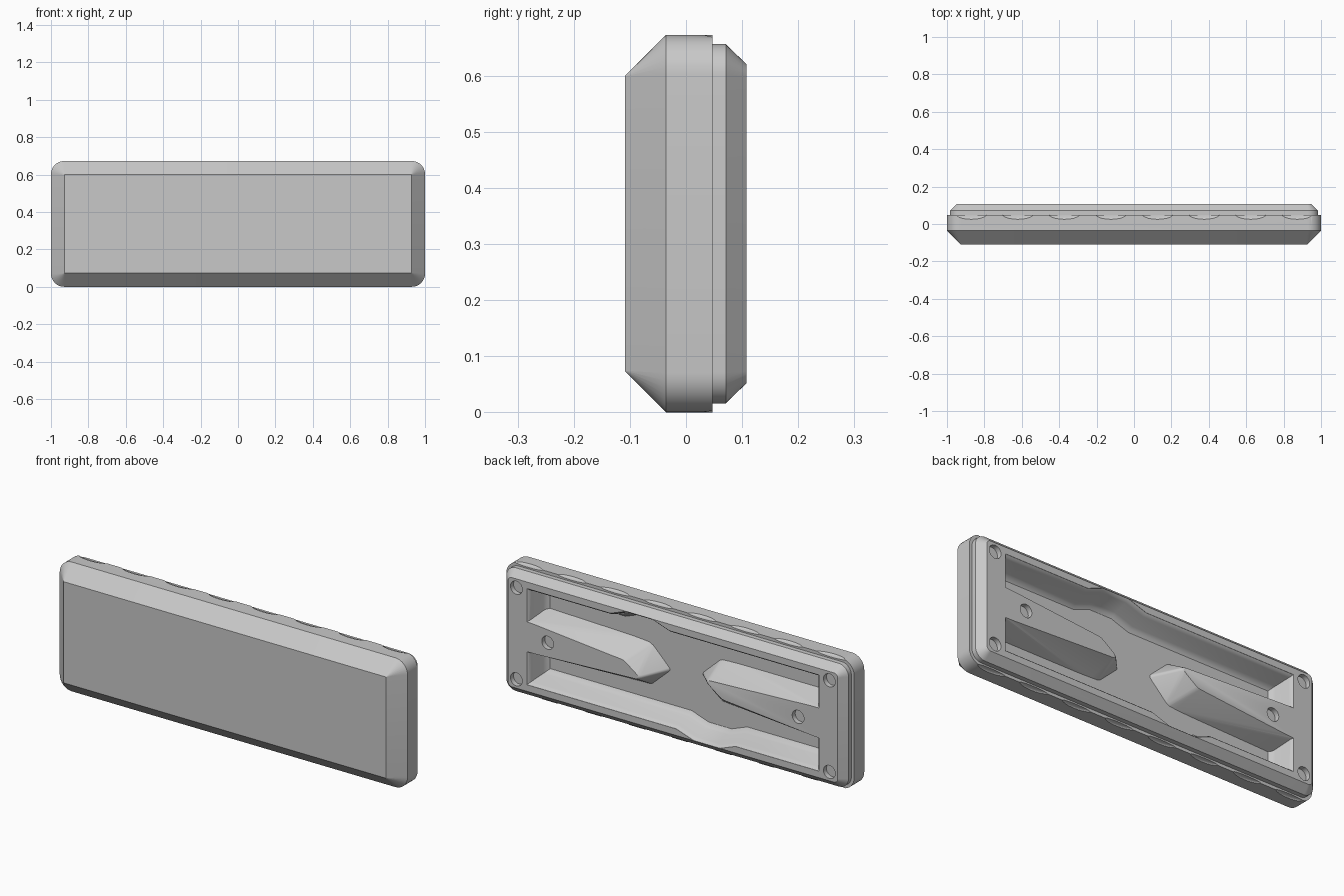
import bpy, bmesh, math
from mathutils import Matrix

cube = bpy.data.objects.get("Cube")
if cube:
    bpy.data.objects.remove(cube)

HALF_X, HALF_Z = 1.0, 0.336

grey = bpy.data.materials.new("plain_grey")
grey.use_nodes = True
grey.diffuse_color = (0.58, 0.58, 0.58, 1)
grey.node_tree.nodes["Principled BSDF"].inputs["Base Color"].default_value = (0.58, 0.58, 0.58, 1)


def make_object(name, bm):
    bmesh.ops.recalc_face_normals(bm, faces=bm.faces)
    mesh = bpy.data.meshes.new(name)
    bm.to_mesh(mesh)
    bm.free()
    mesh.materials.append(grey)
    obj = bpy.data.objects.new(name, mesh)
    bpy.context.collection.objects.link(obj)
    return obj


def cut(target, cutter):
    """Subtract the cutter from the target and remove the cutter."""
    cutter.hide_render = True
    bpy.context.view_layer.objects.active = target
    mod = target.modifiers.new("cut", 'BOOLEAN')
    mod.operation = 'DIFFERENCE'
    mod.solver = 'EXACT'
    mod.object = cutter
    bpy.ops.object.modifier_apply(modifier=mod.name)
    bpy.data.objects.remove(cutter)


def rounded_ring(bm, y, inset, radius, steps=8):
    """Rounded rectangle of vertices standing in the xz plane."""
    ring = []
    cx, cz = HALF_X - inset - radius, HALF_Z - inset - radius
    for quarter, (sx, sz) in enumerate([(1, 1), (-1, 1), (-1, -1), (1, -1)]):
        for i in range(steps + 1):
            a = math.pi / 2 * (quarter + i / steps)
            ring.append(bm.verts.new((sx * cx + radius * math.cos(a), y,
                                      HALF_Z + sz * cz + radius * math.sin(a))))
    return ring


# Case: bevelled front shell, step at the seam, chamfered back cover
bm = bmesh.new()
profile = [(-0.109, 0.073, 0.001), (-0.036, 0, 0.07), (0.047, 0, 0.07),
           (0.047, 0.016, 0.055), (0.071, 0.016, 0.055), (0.108, 0.052, 0.022)]
rings = [rounded_ring(bm, *p) for p in profile]
for a, b in zip(rings, rings[1:]):
    for i in range(len(a)):
        j = (i + 1) % len(a)
        bm.faces.new((a[i], a[j], b[j], b[i]))
bm.faces.new(rings[0])
bm.faces.new(rings[-1])
case = make_object("slab_case", bm)

# Pocket: one wide recess with sloping walls and a bulge on each long side
bm = bmesh.new()
half = [(0.84, -0.25), (0.84, 0.25), (0.36, 0.25), (0.27, 0.284), (0.12, 0.284), (0.02, 0.25)]
outline = half + [(-x, -z) for x, z in half]
face = bm.faces.new([bm.verts.new((x, 0.118, HALF_Z + z)) for x, z in outline])
for thickness, drop in [(0.004, 0.011), (0.007, 0.007), (0.005, 0.012),
                        (0.022, 0.068), (0.008, 0.014), (0.014, 0.01)]:
    bmesh.ops.inset_region(bm, faces=[face], thickness=thickness, depth=0,
                           use_even_offset=True, use_boundary=True)
    for v in face.verts:
        v.co.y -= drop
bmesh.ops.holes_fill(bm, edges=[e for e in bm.edges if e.is_boundary], sides=0)
pocket = make_object("pocket_cutter", bm)

# Ridges left standing in the pocket, each with a slanted end, repeated by a half turn
ridge_base = [(0.88, 0.13), (0.88, -0.13), (0.2, -0.13), (0.07, -0.01), (0.19, 0.11)]
ridge_top = [(0.88, 0.075), (0.88, -0.075), (0.2, -0.045), (0.29, 0.02)]
for turn in (1, -1):
    bm = bmesh.new()
    for y, points in ((-0.025, ridge_base), (0.119, ridge_top)):
        for x, z in points:
            bm.verts.new((turn * x, y, HALF_Z + turn * z))
    bmesh.ops.convex_hull(bm, input=bm.verts)
    bmesh.ops.dissolve_limit(bm, angle_limit=0.03, verts=bm.verts, edges=bm.edges)
    bmesh.ops.bevel(bm, geom=bm.edges[:], offset=0.012, segments=3, profile=0.5, affect='EDGES')
    cut(pocket, make_object("ridge", bm))
cut(case, pocket)

# Screw holes in the back
bm = bmesh.new()
spots = [(sx * 0.9, sz * 0.238) for sx in (1, -1) for sz in (1, -1)] + [(0.72, 0), (-0.72, 0)]
for x, z in spots:
    place = Matrix.Translation((x, 0.108, HALF_Z + z)) @ Matrix.Rotation(math.pi / 2, 4, 'X')
    bmesh.ops.create_cone(bm, cap_ends=True, segments=24, radius1=0.034, radius2=0.034,
                          depth=0.05, matrix=place)
cut(case, make_object("screw_hole_cutter", bm))

# Shallow scallops along the seam, top and bottom
bm = bmesh.new()
for i in range(8):
    for z in (0, 2 * HALF_Z):
        place = Matrix.Translation((-0.87 + 0.249 * i, 0.055, z)) @ Matrix.Diagonal((0.085, 0.03, 0.009, 1))
        bmesh.ops.create_uvsphere(bm, u_segments=20, v_segments=12, radius=1, matrix=place)
cut(case, make_object("scallop_cutter", bm))

bpy.context.view_layer.objects.active = case
case.select_set(True)
bpy.ops.object.shade_smooth_by_angle(angle=math.radians(32))
